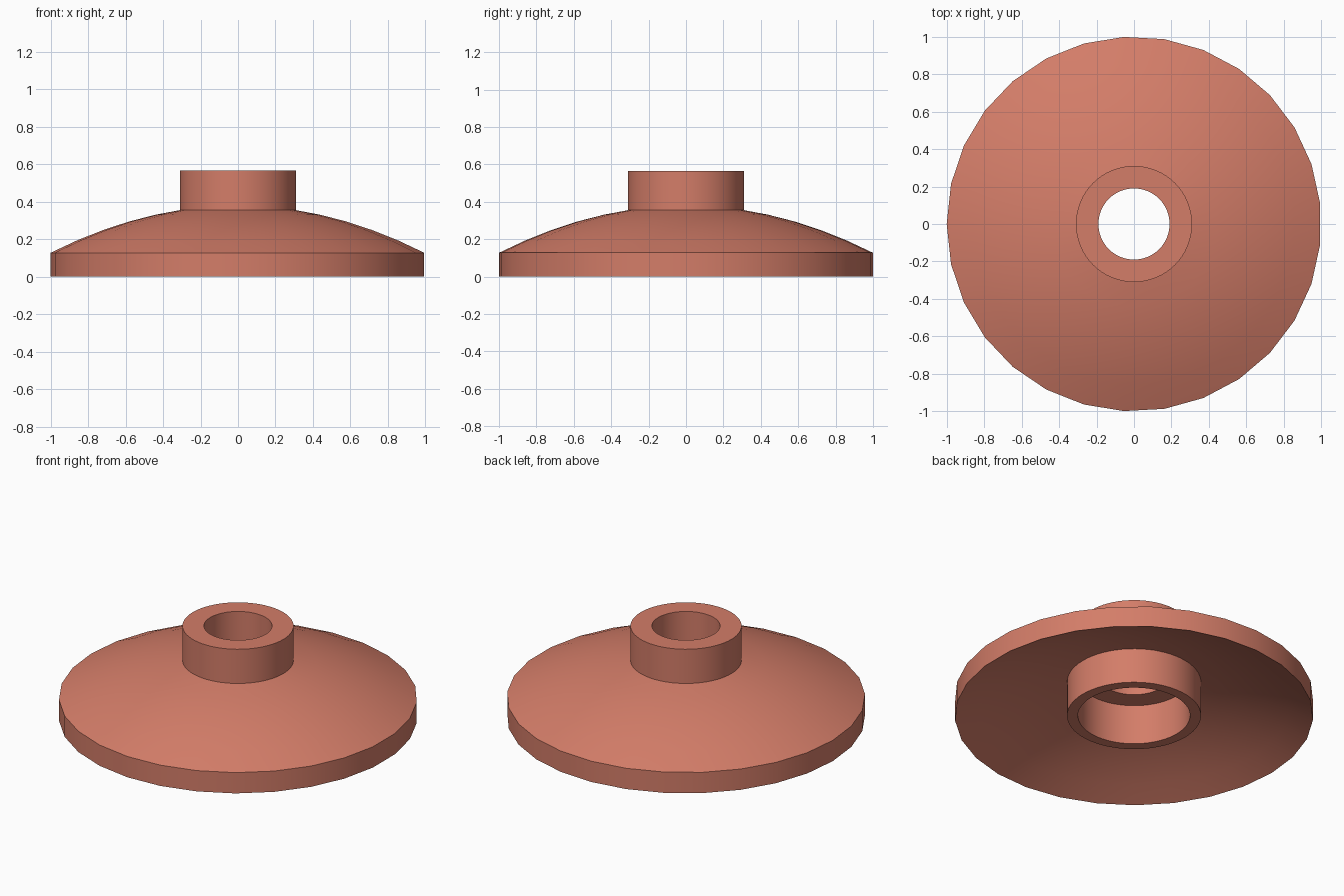
import bpy, bmesh, math

cube = bpy.data.objects.get("Cube")
if cube:
    bpy.data.objects.remove(cube, do_unlink=True)

# Single terracotta colour
clay = bpy.data.materials.new("terracotta")
clay.use_nodes = True
colour = (0.655, 0.205, 0.14, 1)
clay.diffuse_color = colour
clay.node_tree.nodes["Principled BSDF"].inputs["Base Color"].default_value = colour


def lathe(name, profile, sides):
    """Revolve a closed (radius, height) loop about z, starting at -x."""
    bm = bmesh.new()
    rings = []
    for i in range(sides):
        a = math.pi + math.tau * i / sides
        rings.append([bm.verts.new((r * math.cos(a), r * math.sin(a), z)) for r, z in profile])
    n = len(profile)
    for i in range(sides):
        here, after = rings[i], rings[(i + 1) % sides]
        for j in range(n):
            k = (j + 1) % n
            bm.faces.new((here[j], after[j], after[k], here[k]))
    bmesh.ops.recalc_face_normals(bm, faces=bm.faces)
    mesh = bpy.data.meshes.new(name)
    bm.to_mesh(mesh)
    bm.free()
    mesh.materials.append(clay)
    obj = bpy.data.objects.new(name, mesh)
    bpy.context.collection.objects.link(obj)
    bpy.ops.object.select_all(action="DESELECT")
    obj.select_set(True)
    bpy.context.view_layer.objects.active = obj
    bpy.ops.object.shade_smooth_by_angle(angle=math.radians(30))
    return obj


def dome(r):
    return 0.252 * (1 - r * r)


# Domed dish of even vertical thickness
thickness = 0.128
steps = 5


def arc(inner):
    radii = [1 + (inner - 1) * i / steps for i in range(steps + 1)]
    return [(r, dome(r)) for r in radii]


top = [(r, z + thickness) for r, z in arc(0.3)]
underside = arc(0.345)
lathe("dish", top + underside[::-1], 29)

# Neck above, wider socket below, stepped bore through both
lathe("hub", [(0.19, 0.566), (0.31, 0.566), (0.31, 0.3), (0.374, 0.3),
              (0.374, 0), (0.313, 0), (0.313, 0.245), (0.19, 0.245)], 64)
